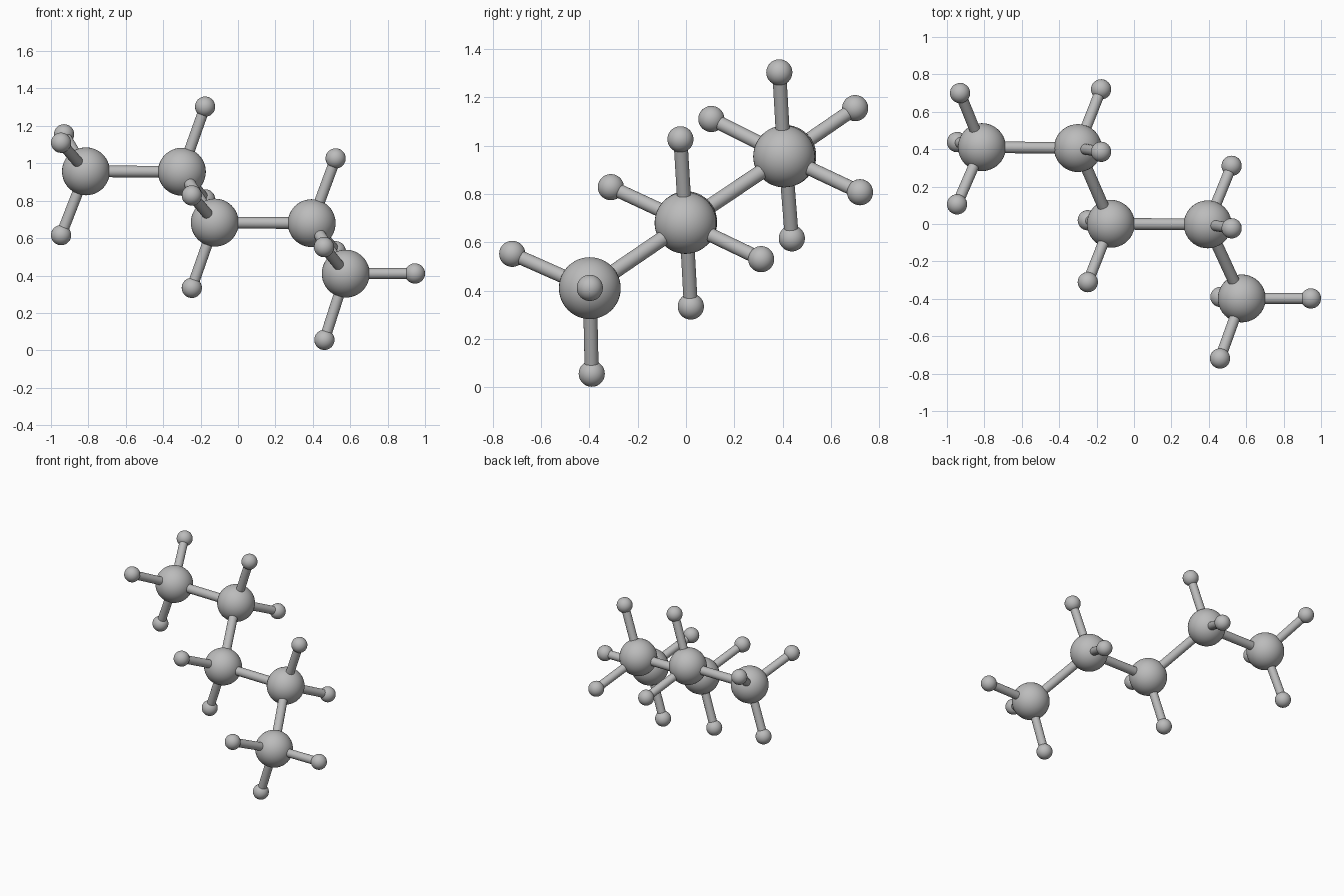
import bpy
from mathutils import Vector

cube = bpy.data.objects.get("Cube")
if cube:
    bpy.data.objects.remove(cube, do_unlink=True)

LARGE_RADIUS, SMALL_RADIUS = 0.128, 0.054
CHAIN_ROD, BRANCH_ROD = 0.031, 0.029

grey = bpy.data.materials.new("plain grey")
grey.use_nodes = True
colour = (0.5, 0.5, 0.5, 1)
grey.diffuse_color = colour
grey.node_tree.nodes["Principled BSDF"].inputs["Base Color"].default_value = colour


def finish(name):
    obj = bpy.context.object
    obj.name = name
    obj.data.materials.append(grey)
    bpy.ops.object.shade_smooth_by_angle()
    return obj


def ball(name, centre, radius):
    bpy.ops.mesh.primitive_uv_sphere_add(
        segments=40, ring_count=24, radius=radius, location=centre)
    return finish(name)


def rod(name, start, end, radius):
    start, end = Vector(start), Vector(end)
    span = end - start
    bpy.ops.mesh.primitive_cylinder_add(
        vertices=24, radius=radius, depth=span.length,
        location=(start + end) / 2,
        rotation=span.to_track_quat("Z", "Y").to_euler())
    return finish(name)


# Large balls of the zigzag chain, each with its small branch balls
chain = [
    ((-0.813, 0.411, 0.957),
     [(-0.93, 0.70, 1.155), (-0.946, 0.105, 1.11), (-0.946, 0.438, 0.616)]),
    ((-0.30, 0.406, 0.955),
     [(-0.176, 0.386, 1.303), (-0.176, 0.72, 0.807)]),
    ((-0.124, 0.001, 0.683),
     [(-0.247, 0.02, 0.334), (-0.247, -0.311, 0.828)]),
    ((0.394, -0.002, 0.68),
     [(0.522, -0.023, 1.026), (0.522, 0.311, 0.53)]),
    ((0.576, -0.398, 0.41),
     [(0.946, -0.398, 0.411), (0.462, -0.39, 0.056), (0.46, -0.719, 0.552)]),
]

for i, (centre, branches) in enumerate(chain, 1):
    ball(f"large_ball_{i}", centre, LARGE_RADIUS)
    # Branch rods and their end balls
    for j, tip in enumerate(branches, 1):
        ball(f"small_ball_{i}_{j}", tip, SMALL_RADIUS)
        rod(f"branch_rod_{i}_{j}", centre, tip, BRANCH_ROD)
    # Rod to the next large ball
    if i < len(chain):
        rod(f"chain_rod_{i}", centre, chain[i][0], CHAIN_ROD)
